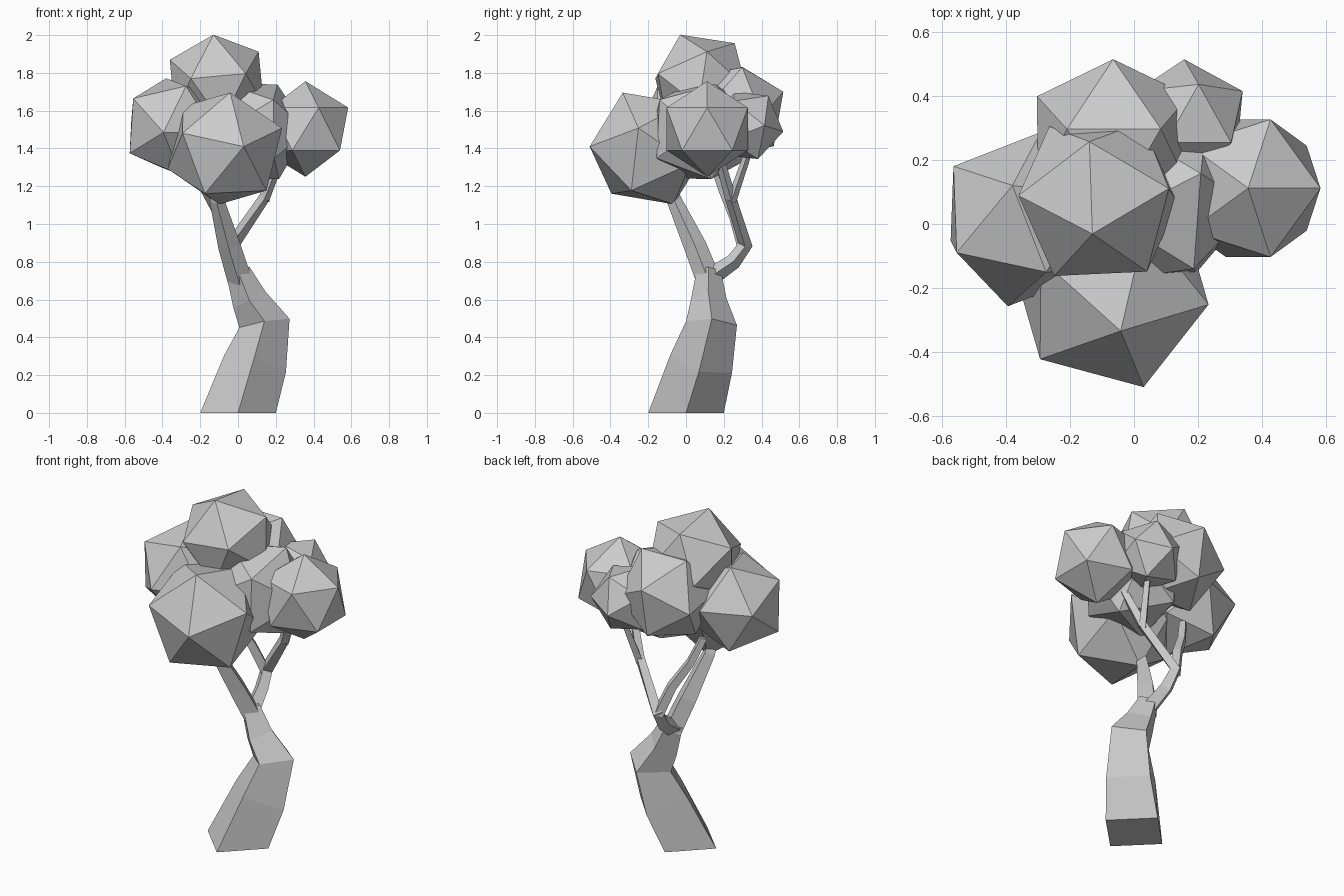
import bpy, bmesh
from mathutils import Vector, Matrix

if "Cube" in bpy.data.objects:
    bpy.data.objects.remove(bpy.data.objects["Cube"])


def finish(bm, name):
    bmesh.ops.recalc_face_normals(bm, faces=bm.faces[:])
    mesh = bpy.data.meshes.new(name)
    bm.to_mesh(mesh)
    bm.free()
    bpy.context.collection.objects.link(bpy.data.objects.new(name, mesh))


def limb(name, path, flat_base=False):
    """Four-sided tapering tube through (x, y, z, radius) points."""
    bm = bmesh.new()
    pts = [Vector(p[:3]) for p in path]
    rings = []
    for i, p in enumerate(pts):
        t = Vector()
        if i > 0:
            t += (p - pts[i - 1]).normalized()
        if i < len(pts) - 1:
            t += (pts[i + 1] - p).normalized()
        if i == 0 and flat_base:
            t = Vector((0, 0, 1))
        t.normalize()
        u = (Vector((1, 0, 0)) - t * t.x).normalized()
        v = t.cross(u)
        r = path[i][3]
        rings.append([bm.verts.new(p + d * r) for d in (u, v, -u, -v)])
    for a, b in zip(rings, rings[1:]):
        for k in range(4):
            j = (k + 1) % 4
            bm.faces.new((a[k], a[j], b[j], b[k]))
    bm.faces.new(rings[0])
    bm.faces.new(rings[-1])
    finish(bm, name)


def frame(a, b):
    """Rotation whose z axis is a and whose x axis leans toward b."""
    z = a.normalized()
    x = (b - z * b.dot(z)).normalized()
    return Matrix((x, z.cross(x), z)).transposed()


def clump(name, centre, radius, corner, neighbour):
    """Icosahedron turned so two adjacent corners point at given places."""
    bm = bmesh.new()
    bmesh.ops.create_icosphere(bm, subdivisions=1, radius=radius)
    top = max(bm.verts, key=lambda v: v.co.z)
    near = top.link_edges[0].other_vert(top)
    c = Vector(centre)
    rot = frame(Vector(corner) - c, Vector(neighbour) - c) @ frame(top.co, near.co).transposed()
    bm.transform(Matrix.Translation(c) @ rot.to_4x4())
    finish(bm, name)


# Trunk and branches
limb("trunk", [(0, 0, 0, .2), (.09, .08, .26, .17), (.14, .135, .475, .135),
               (.06, .12, .60, .095), (0, .12, .75, .065)], flat_base=True)
limb("front_branch", [(.01, .12, .70, .065), (-.045, .05, .88, .06),
                      (-.11, -.06, 1.12, .04), (-.1, -.12, 1.25, .035)])
limb("back_branch", [(0, .13, .72, .05), (-.02, .25, .80, .042), (-.03, .315, .89, .038),
                     (.14, .235, 1.14, .03), (.22, .18, 1.34, .025)])
limb("back_twig", [(.14, .24, 1.12, .026), (.18, .33, 1.38, .02)])
limb("left_branch", [(-.03, .31, .87, .036), (-.09, .26, 1.04, .032),
                     (-.17, .2, 1.18, .028), (-.22, .15, 1.32, .024)])

# Foliage
clump("front_foliage", (-.07, -.2, 1.40), .326, (.03, -.51, 1.41), (-.04, -.34, 1.70))
clump("top_foliage", (-.112, .078, 1.747), .278, (-.13, -.03, 2.0), (-.14, .26, 1.96))
clump("left_foliage", (-.343, .015, 1.516), .279, (-.38, .12, 1.77), (-.555, -.09, 1.665))
clump("right_foliage", (.357, .112, 1.503), .253, (.357, .112, 1.76), (.58, .112, 1.616))
clump("back_foliage", (-.065, .256, 1.597), .279, (-.065, .515, 1.70), (-.21, .29, 1.83))
clump("small_back_foliage", (.165, .318, 1.522), .2, (.2, .43, 1.67), (.34, .415, 1.52))
clump("middle_foliage", (.075, .075, 1.49), .295, (.22, .165, 1.76), (.19, -.16, 1.66))
